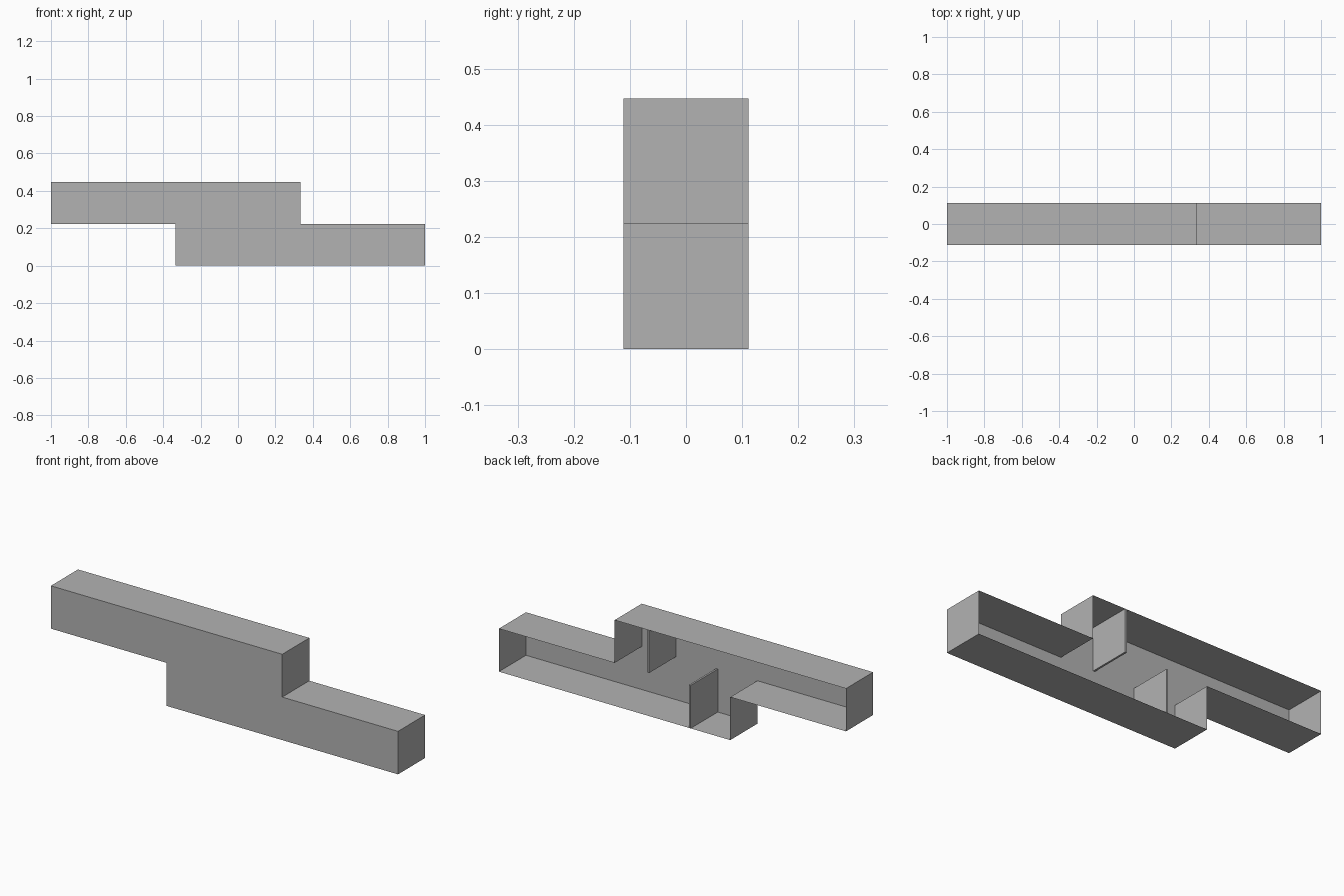
import bpy
import bmesh

cube = bpy.data.objects.get("Cube")
if cube:
    bpy.data.objects.remove(cube, do_unlink=True)

HALF_DEPTH = 0.1115
STEP_X = 0.333
MID, TOP = 0.224, 0.447

# Single plain grey finish
grey = bpy.data.materials.new("plain_grey")
grey.use_nodes = True
colour = (0.45, 0.45, 0.45, 1)
grey.diffuse_color = colour
grey.node_tree.nodes["Principled BSDF"].inputs["Base Color"].default_value = colour


def add_object(name, bm):
    mesh = bpy.data.meshes.new(name)
    bm.to_mesh(mesh)
    bm.free()
    mesh.materials.append(grey)
    obj = bpy.data.objects.new(name, mesh)
    bpy.context.collection.objects.link(obj)
    return obj


def stepped_shell():
    # Stepped outline for the front panel, with rim walls swept to the open back
    outline = [(-1, MID), (-STEP_X, MID), (-STEP_X, 0), (1, 0),
               (1, MID), (STEP_X, MID), (STEP_X, TOP), (-1, TOP)]
    bm = bmesh.new()
    front = [bm.verts.new((x, -HALF_DEPTH, z)) for x, z in outline]
    back = [bm.verts.new((x, HALF_DEPTH, z)) for x, z in outline]
    bm.faces.new(front)
    for i in range(len(front)):
        j = (i + 1) % len(front)
        bm.faces.new((front[j], front[i], back[i], back[j]))
    add_object("stepped_shell", bm)


def divider(name, x, z_low, z_high, thickness=0.01):
    # Thin upright plate spanning the depth of the shell
    bm = bmesh.new()
    bmesh.ops.create_cube(bm, size=1)
    bmesh.ops.scale(bm, vec=(thickness, 2 * HALF_DEPTH, z_high - z_low), verts=bm.verts)
    bmesh.ops.translate(bm, vec=(x, 0, (z_low + z_high) / 2), verts=bm.verts)
    add_object(name, bm)


stepped_shell()
divider("upper_divider", 0.14, MID, TOP)
divider("lower_divider", -0.1, 0, MID)
